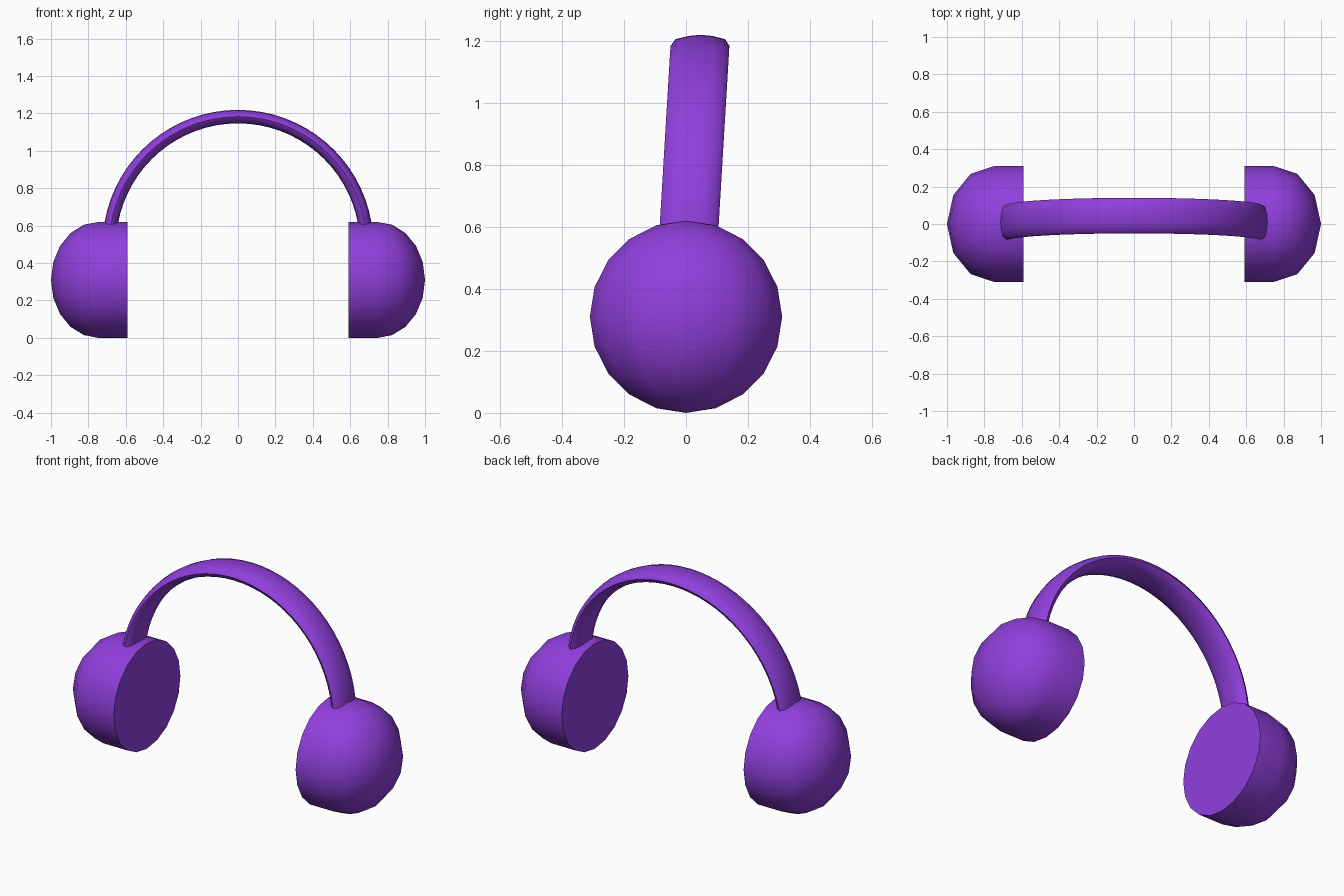
import bpy, bmesh
from math import sin, cos, pi, radians

if "Cube" in bpy.data.objects:
    bpy.data.objects.remove(bpy.data.objects["Cube"])

mat = bpy.data.materials.new("purple")
mat.diffuse_color = (0.28, 0.05, 0.72, 1)
mat.use_nodes = True
mat.node_tree.nodes["Principled BSDF"].inputs["Base Color"].default_value = mat.diffuse_color


def finish(bm, name, angle):
    bmesh.ops.remove_doubles(bm, verts=bm.verts, dist=1e-5)
    bmesh.ops.recalc_face_normals(bm, faces=bm.faces)
    me = bpy.data.meshes.new(name)
    bm.to_mesh(me)
    bm.free()
    ob = bpy.data.objects.new(name, me)
    bpy.context.collection.objects.link(ob)
    me.materials.append(mat)
    bpy.ops.object.select_all(action='DESELECT')
    ob.select_set(True)
    bpy.context.view_layer.objects.active = ob
    bpy.ops.object.shade_smooth_by_angle(angle=radians(angle))
    return ob


def bridge(bm, rows, closed):
    """Skin consecutive rows of vertices."""
    for a, b in zip(rows, rows[1:]):
        n = len(a)
        for i in range(n if closed else n - 1):
            j = (i + 1) % n
            bm.faces.new((a[i], a[j], b[j], b[i]))


# Ear cups: half of a vertical-pole sphere, extruded inwards to a flat face
R, DEPTH, X_MID, X_IN, RINGS = 0.31, 0.254, 0.746, 0.592, 10


def ear_cup(side, name):
    bm = bmesh.new()
    rows = []
    for k in range(-1, 8):
        row = []
        for j in range(RINGS + 1):
            t = pi * j / RINGS
            lon = radians(-90 + 30 * min(max(k, 0), 6))
            x = X_IN if k in (-1, 7) else X_MID + DEPTH * sin(t) * cos(lon)
            row.append(bm.verts.new((side * x, R * sin(t) * sin(lon), R + R * cos(t))))
        rows.append(row)
    bridge(bm, rows, False)
    bmesh.ops.remove_doubles(bm, verts=bm.verts, dist=1e-5)
    bmesh.ops.dissolve_degenerate(bm, edges=bm.edges, dist=1e-5)
    # flat inner face
    rim = [e for e in bm.edges if e.is_boundary]
    bmesh.ops.holes_fill(bm, edges=rim, sides=0)
    finish(bm, name, 40)


ear_cup(1, "right_ear_cup")
ear_cup(-1, "left_ear_cup")

# Headband: flat rounded section swept over a half circle, leaning slightly back
quarter = [(0.095, 0), (0.08, 0.022), (0.04, 0.032), (0, 0.036)]
upper = quarter + [(-w, h) for w, h in quarter[-2::-1]]
section = upper + [(w, -h) for w, h in upper[-2:0:-1]]
ARC_R, ARC_Z, SEGS = 0.688, 0.495, 36

bm = bmesh.new()
rows = []
for i in range(SEGS + 1):
    a = pi * i / SEGS
    row = []
    for w, h in section:
        x, z = (ARC_R + h) * cos(a), ARC_Z + (ARC_R + h) * sin(a)
        row.append(bm.verts.new((x, w + 0.01 + 0.06 * (z - 0.6), z)))
    rows.append(row)
bridge(bm, rows, True)
bm.faces.new(rows[0])
bm.faces.new(rows[-1])
finish(bm, "headband", 60)
